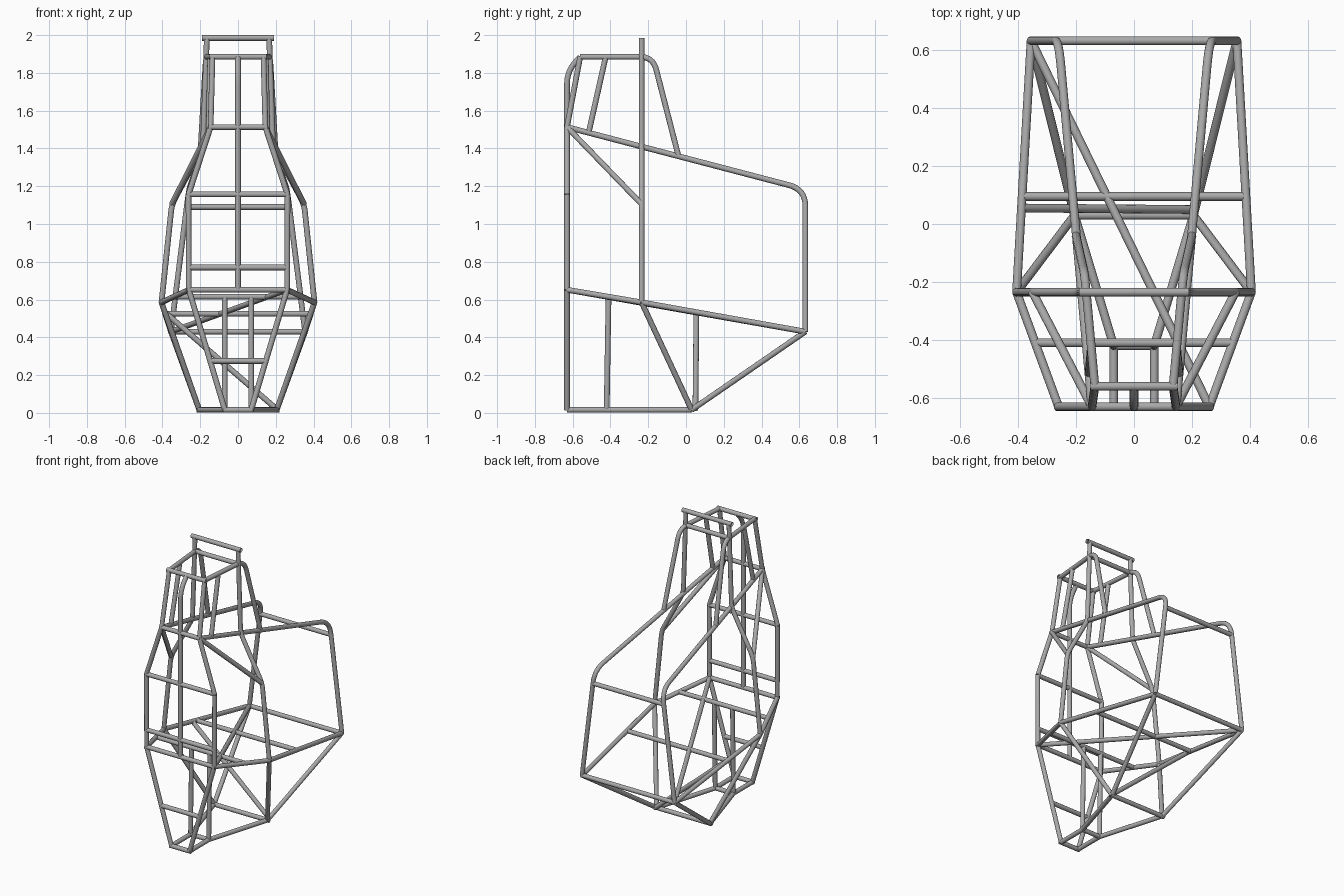
import bpy
from mathutils import Vector

RADIUS = 0.015

cube = bpy.data.objects.get("Cube")
if cube:
    bpy.data.objects.remove(cube, do_unlink=True)

steel = bpy.data.materials.new("steel_grey")
steel.use_nodes = True
GREY = (0.4, 0.4, 0.4, 1)
steel.diffuse_color = GREY
steel.node_tree.nodes["Principled BSDF"].inputs["Base Color"].default_value = GREY


def bend(points, cut):
    """Round each inner corner of a path, starting the bend `cut` before it."""
    pts = [Vector(p) for p in points]
    out = [pts[0]]
    for a, b, c in zip(pts, pts[1:], pts[2:]):
        start = b + (a - b).normalized() * cut
        end = b + (c - b).normalized() * cut
        for i in range(9):
            t = i / 8
            out.append(start.lerp(b, t).lerp(b.lerp(end, t), t))
    return out + [pts[-1]]


def tubes(name, paths, mirror=False):
    """Open-ended round tubes along the paths, optionally on both sides."""
    curve = bpy.data.curves.new(name, "CURVE")
    curve.dimensions = "3D"
    curve.bevel_depth = RADIUS
    curve.bevel_resolution = 4
    for path in paths:
        for side in ((1, -1) if mirror else (1,)):
            spline = curve.splines.new("POLY")
            spline.points.add(len(path) - 1)
            for point, (x, y, z) in zip(spline.points, path):
                point.co = (side * x, y, z, 1)
            spline.use_smooth = True
    helper = bpy.data.objects.new(name + "_curve", curve)
    bpy.context.collection.objects.link(helper)
    depsgraph = bpy.context.evaluated_depsgraph_get()
    mesh = bpy.data.meshes.new_from_object(helper.evaluated_get(depsgraph))
    bpy.data.objects.remove(helper, do_unlink=True)
    mesh.name = name
    mesh.materials.clear()
    mesh.materials.append(steel)
    mesh.shade_smooth()
    obj = bpy.data.objects.new(name, mesh)
    bpy.context.collection.objects.link(obj)


def cross(name, half, y, z):
    """Straight crossbar centred on x = 0."""
    tubes(name, [[(-half, y, z), (half, y, z)]])


# Joints on the +x side
FRONT, REAR, HOOP = -0.63, 0.632, -0.235
toe = (0.07, FRONT, 0.016)
floor_mid = (0.07, -0.42, 0.016)
floor_rear = (0.205, 0.03, 0.016)
waist_front = (0.26, FRONT, 0.652)
waist_hoop = (0.405, HOOP, 0.585)
waist_rear = (0.355, REAR, 0.43)
chest = (0.262, FRONT, 1.155)
shoulder = (0.145, FRONT, 1.513)
hoop_knee = (0.35, HOOP, 1.105)
roof_front = (0.135, -0.56, 1.885)

# Floor and lower side frames
tubes("floor_rails", [[toe, floor_mid], [floor_mid, floor_rear]], True)
tubes("waist_rails", [[waist_front, waist_hoop], [waist_hoop, waist_rear]], True)
tubes("lower_braces", [[waist_hoop, floor_rear], [floor_rear, waist_rear]], True)
tubes("inner_posts", [[floor_mid, (0.07, -0.41, 0.615)]], True)

# Front frame
tubes("front_uprights", [[toe, waist_front], [waist_front, chest],
                         [chest, shoulder]], True)
tubes("centre_post", [bend([(0, FRONT, 0.65), (0, FRONT, 1.81),
                            (0, -0.56, 1.885)], 0.07)])

# Main hoop and its braces
tubes("main_hoop", [bend([waist_hoop, hoop_knee, (0.185, HOOP, 1.41),
                          (0.165, HOOP, 1.985)], 0.04)], True)
tubes("shoulder_braces", [[shoulder, hoop_knee]], True)

# Upper rails bending down into the rear uprights
tubes("upper_rails", [bend([shoulder, (0.26, REAR, 1.183), waist_rear], 0.09)], True)

# Head cage
tubes("roof_rails", [bend([roof_front, (0.17, -0.175, 1.885),
                           (0.2, -0.04, 1.36)], 0.07)], True)
tubes("cage_posts", [[shoulder, roof_front],
                     [(0.155, -0.515, 1.485), (0.147, -0.425, 1.885)]], True)

# Crossbars: name, half width, y, z
for bar in (
    ("toe_bar", 0.08, FRONT, 0.016),
    ("shin_bar", 0.145, FRONT, 0.275),
    ("waist_bar", 0.27, FRONT, 0.652),
    ("belly_bar", 0.26, FRONT, 0.77),
    ("chest_bar", 0.265, FRONT, 1.157),
    ("shoulder_bar", 0.155, FRONT, 1.513),
    ("floor_middle_bar", 0.07, -0.42, 0.016),
    ("floor_rear_bar", 0.22, 0.03, 0.016),
    ("seat_front_bar", 0.335, -0.41, 0.615),
    ("seat_rear_bar", 0.38, 0.095, 0.525),
    ("rear_lower_bar", 0.36, REAR, 0.43),
    ("rear_upper_bar", 0.265, REAR, 1.09),
    ("roof_front_bar", 0.15, -0.56, 1.885),
    ("roof_rear_bar", 0.17, HOOP, 1.885),
    ("hoop_top_bar", 0.19, HOOP, 1.985),
):
    cross(*bar)

# Single diagonals
tubes("waist_diagonal", [[(-0.355, REAR, 0.43), waist_front]])
tubes("seat_diagonal", [[(-0.385, 0.055, 0.53), (0.205, 0.05, 0.02)]])
